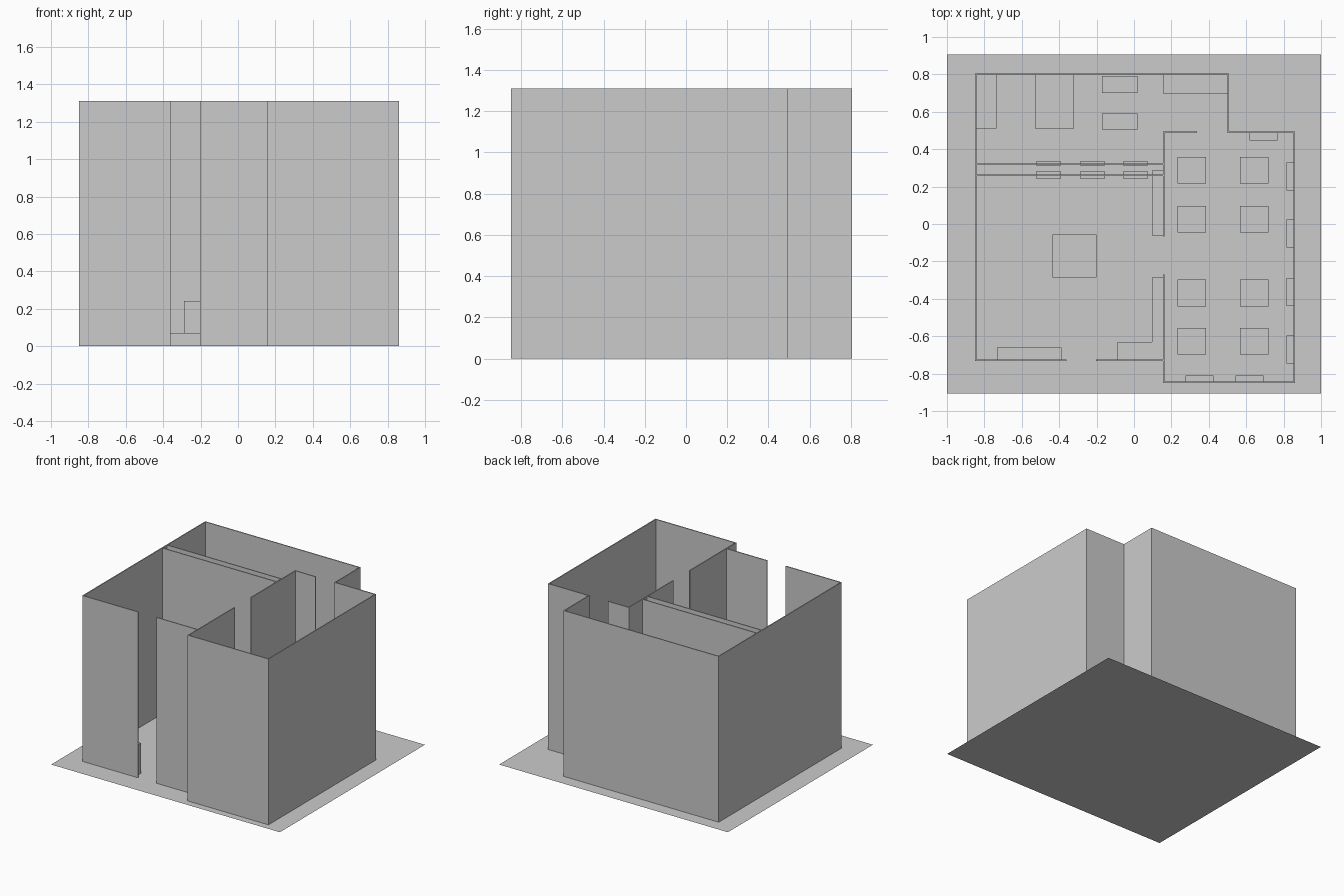
import bpy

if "Cube" in bpy.data.objects:
    bpy.data.objects.remove(bpy.data.objects["Cube"])

WALL_H = 1.31      # full wall height
T = 0.008          # wall thickness
CASE_H = 0.24      # wall cases and cabinets
TABLE_H = 0.07     # free-standing low plinths


def box(name, x0, x1, y0, y1, h):
    """Box standing on the floor."""
    bpy.ops.mesh.primitive_cube_add(size=1, location=((x0 + x1) / 2, (y0 + y1) / 2, h / 2))
    o = bpy.context.object
    o.name = name
    o.scale = (abs(x1 - x0), abs(y1 - y0), h)
    bpy.ops.object.transform_apply(location=False, rotation=False, scale=True)
    return o


def wall(name, *pts):
    """Thin wall run along an axis-aligned path."""
    e = T / 2
    for (ax, ay), (bx, by) in zip(pts, pts[1:]):
        box(name, min(ax, bx) - e, max(ax, bx) + e, min(ay, by) - e, max(ay, by) + e, WALL_H)


# Ground sheet
bpy.ops.mesh.primitive_plane_add(size=2)
floor = bpy.context.object
floor.name = "floor"
floor.scale.y = 0.905
bpy.ops.object.transform_apply(scale=True)

# Outer shell, leaving the front doorway open
wall("outer_wall", (-0.365, -0.728), (-0.845, -0.728), (-0.845, 0.80),
     (0.505, 0.80), (0.505, 0.49), (0.857, 0.49), (0.857, -0.845),
     (0.158, -0.845), (0.158, -0.274))
wall("front_wall", (-0.198, -0.728), (0.158, -0.728))

# Inner partitions with door gaps
wall("partition", (0.158, -0.062), (0.158, 0.49), (0.332, 0.49))
for y in (0.32, 0.26):
    wall("divider", (-0.845, y), (0.158, y))

# Cases set through the two divider walls
for x in (-0.525, -0.29, -0.06):
    box("back_divider_case", x, x + 0.135, 0.312, 0.335, CASE_H)
    box("front_divider_case", x, x + 0.135, 0.243, 0.28, CASE_H)

# Main room: central plinth, benches and counters
box("central_plinth", -0.435, -0.20, -0.287, -0.057, TABLE_H)
box("bench_upper", 0.095, 0.158, -0.062, 0.285, CASE_H)
box("bench_lower", 0.095, 0.158, -0.63, -0.285, CASE_H)
box("corner_counter", -0.087, 0.158, -0.726, -0.63, CASE_H)
box("front_counter", -0.733, -0.388, -0.728, -0.66, CASE_H)

# Back room furniture
box("side_cabinet", -0.842, -0.735, 0.51, 0.80, CASE_H)
box("long_table", -0.53, -0.32, 0.51, 0.80, CASE_H)
box("desk_back", -0.172, 0.02, 0.70, 0.79, CASE_H)
box("desk_front", -0.172, 0.02, 0.505, 0.592, CASE_H)
box("corner_cabinet", 0.158, 0.505, 0.695, 0.80, CASE_H)

# Right gallery: two columns of plinths
for x in (0.233, 0.566):
    for y in (0.217, -0.046, -0.44, -0.698):
        box("gallery_plinth", x, x + 0.152, y, y + 0.142, TABLE_H)

# Right gallery: cases along the walls
for y in (0.18, -0.126, -0.438, -0.746):
    box("side_wall_case", 0.815, 0.857, y, y + 0.15, CASE_H)
for x in (0.275, 0.542):
    box("front_wall_case", x, x + 0.15, -0.843, -0.81, CASE_H)
box("back_wall_case", 0.617, 0.767, 0.446, 0.486, CASE_H)
